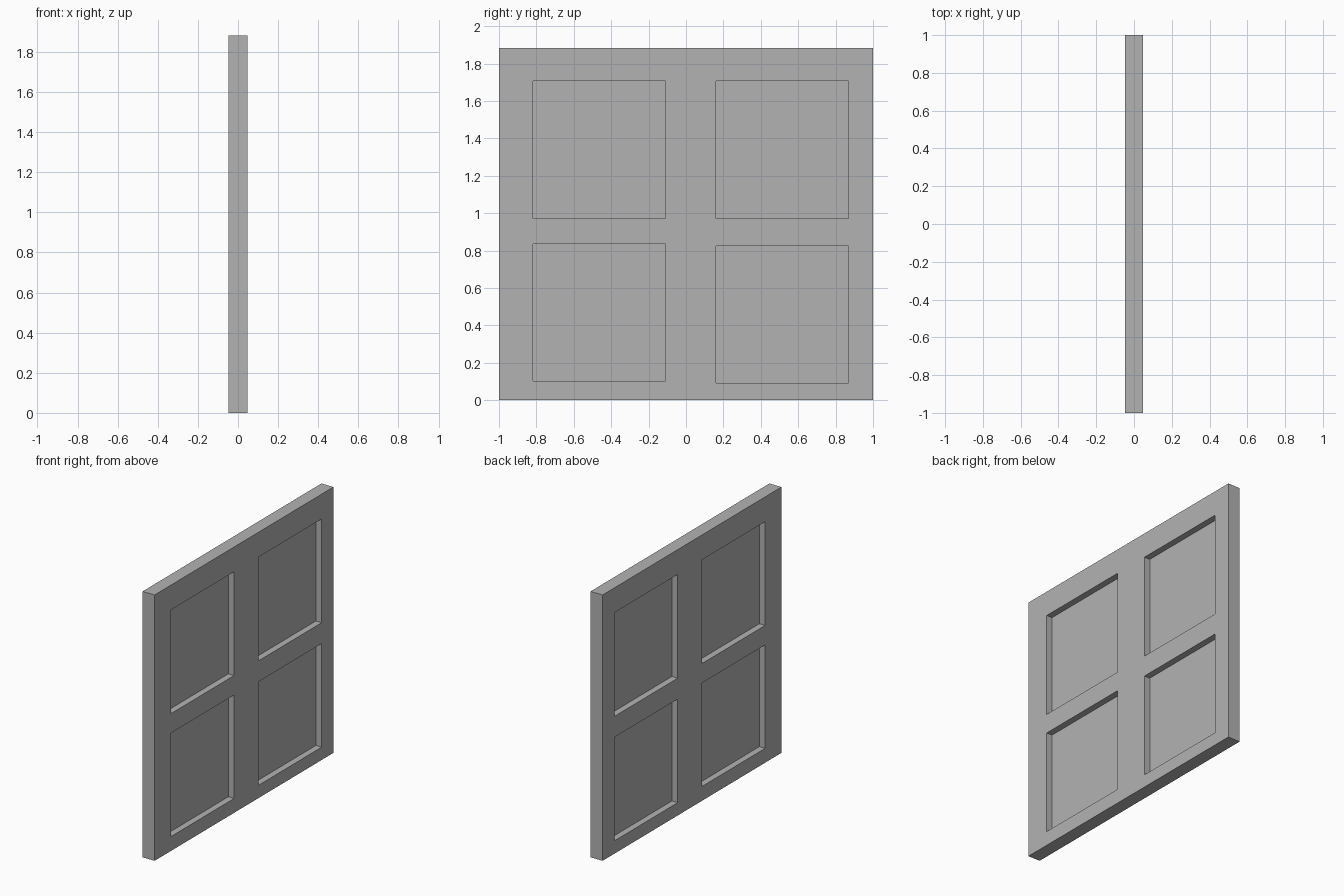
import bpy
import math

if "Cube" in bpy.data.objects:
    bpy.data.objects.remove(bpy.data.objects["Cube"])

HALF_DEPTH = 0.047
HEIGHT = 1.882
PANE_HALF = 0.002

# openings: y min, y max, z min, z max
OPENINGS = {
    "lower_left": (-0.818, -0.11, 0.102, 0.834),
    "lower_right": (0.16, 0.868, 0.091, 0.824),
    "upper_left": (-0.818, -0.11, 0.972, 1.706),
    "upper_right": (0.16, 0.868, 0.972, 1.706),
}

grey = bpy.data.materials.new("plain grey")
grey.diffuse_color = (0.45, 0.45, 0.45, 1)
grey.use_nodes = True
grey.node_tree.nodes["Principled BSDF"].inputs["Base Color"].default_value = grey.diffuse_color


def add_rectangle(curve, y0, y1, z0, z1):
    spline = curve.splines.new("POLY")
    spline.points.add(3)
    for point, (y, z) in zip(spline.points, ((y0, z0), (y1, z0), (y1, z1), (y0, z1))):
        point.co = (y, z, 0, 1)
    spline.use_cyclic_u = True
    spline.use_smooth = False


def extruded_panel(name, rectangles, half_depth):
    """Flat outline (with holes) extruded along x, standing upright."""
    curve = bpy.data.curves.new(name, "CURVE")
    curve.dimensions = "2D"
    curve.fill_mode = "BOTH"
    curve.extrude = half_depth
    for rect in rectangles:
        add_rectangle(curve, *rect)
    obj = bpy.data.objects.new(name, curve)
    obj.rotation_euler = (math.pi / 2, 0, math.pi / 2)
    bpy.context.collection.objects.link(obj)
    bpy.ops.object.select_all(action="DESELECT")
    obj.select_set(True)
    bpy.context.view_layer.objects.active = obj
    bpy.ops.object.convert(target="MESH")
    obj = bpy.context.view_layer.objects.active
    obj.data.materials.clear()
    obj.data.materials.append(grey)
    bpy.ops.object.shade_flat()
    return obj


# window frame with four openings
extruded_panel("window_frame", [(-1, 1, 0, HEIGHT), *OPENINGS.values()], HALF_DEPTH)

# thin panes set in the middle of the frame
for place, rect in OPENINGS.items():
    extruded_panel("pane_" + place, [rect], PANE_HALF)
